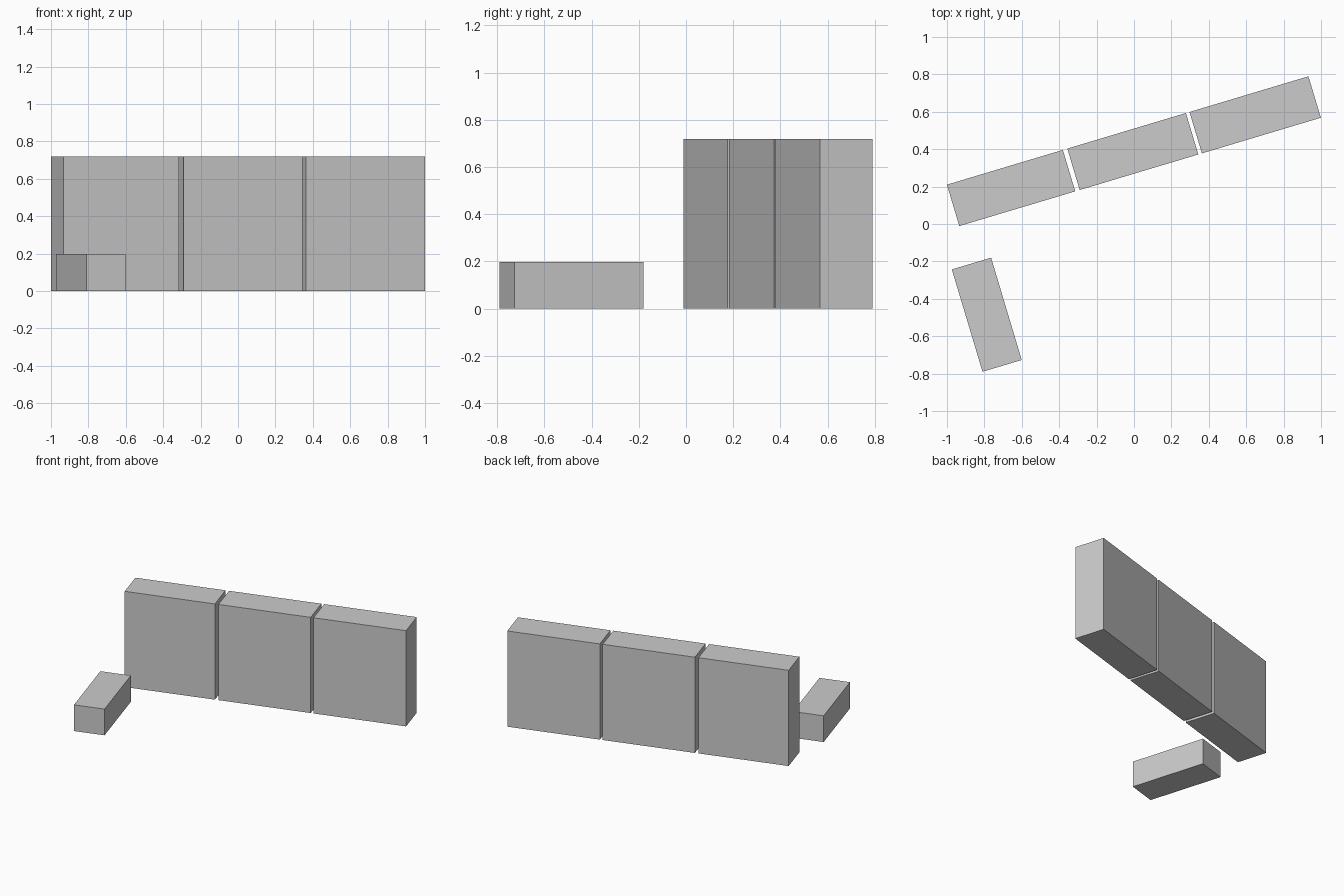
import bpy
from math import radians
from mathutils import Matrix, Vector

if "Cube" in bpy.data.objects:
    bpy.data.objects.remove(bpy.data.objects["Cube"])

ANGLE = radians(16.68)
TURN = Matrix.Rotation(ANGLE, 3, 'Z')


def block(name, centre, size):
    """Box standing on the ground, turned with the whole layout."""
    bpy.ops.mesh.primitive_cube_add(size=1, location=(centre.x, centre.y, size[2] / 2),
                                    rotation=(0, 0, ANGLE))
    ob = bpy.context.object
    ob.name = name
    ob.scale = size
    bpy.ops.object.transform_apply(location=False, rotation=False, scale=True)


# Row of tall blocks: (start along the front line, length)
front_corner = Vector((-0.934, -0.011, 0))
depth, height = 0.231, 0.719
row = {"left": (0.0, 0.647), "middle": (0.672, 0.662), "right": (1.354, 0.664)}
for side, (start, length) in row.items():
    offset = TURN @ Vector((start + length / 2, depth / 2, 0))
    block(f"{side}_tall_block", front_corner + offset, (length, depth, height))

# Low block lying in front of the left end
block("low_block", Vector((-0.787, -0.485, 0)), (0.219, 0.571, 0.197))
